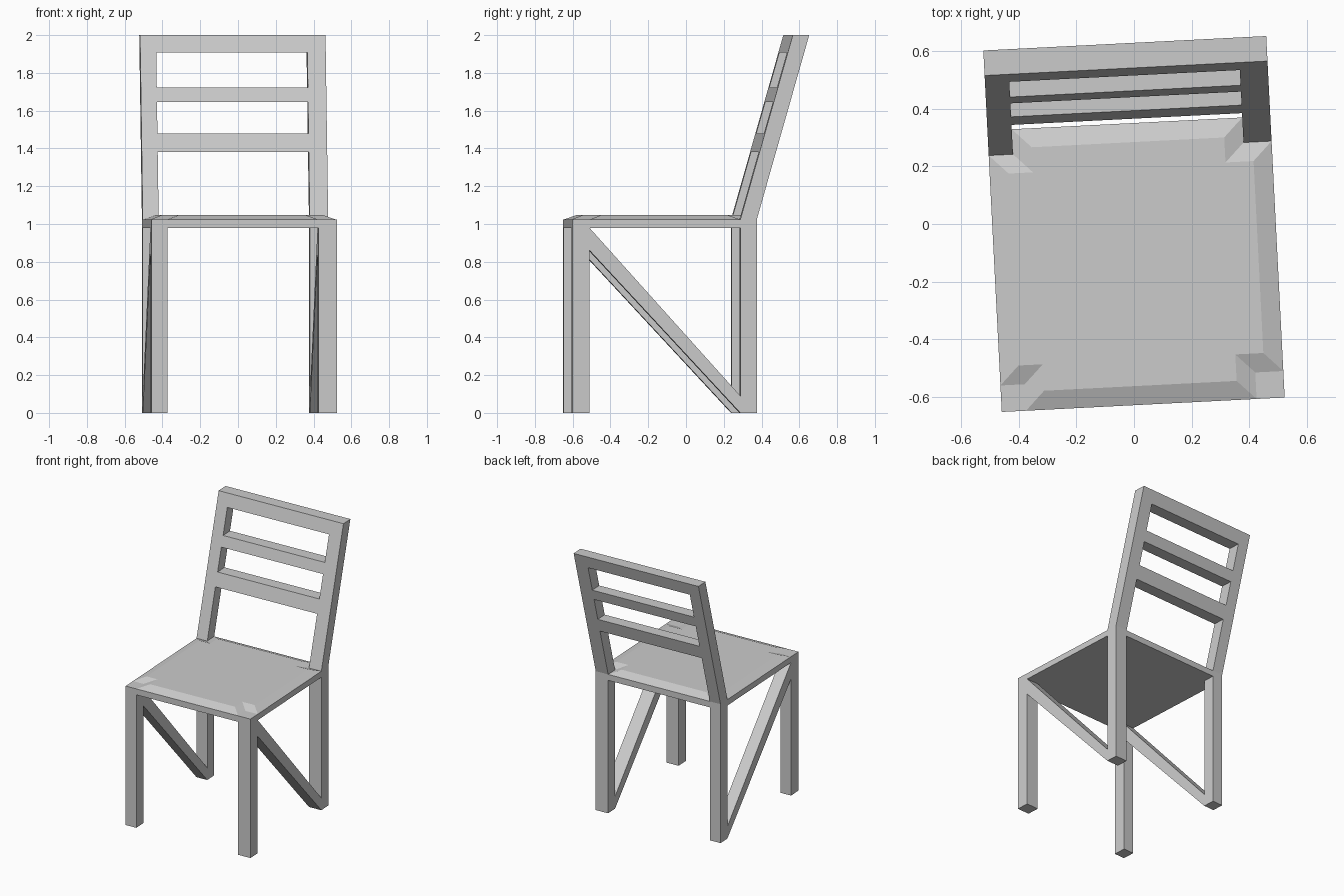
import bpy, bmesh

if "Cube" in bpy.data.objects:
    bpy.data.objects.remove(bpy.data.objects["Cube"])

TURN = 0.051                       # whole chair is turned slightly about z
L, LI, RI, R = -0.4915, -0.407, 0.394, 0.4915   # outer/inner x of the two sides
F, FI, BI, B = -0.628, -0.536, 0.263, 0.350     # leg fronts and backs in y
UNDER, RIM, TOP = 0.979, 1.023, 1.048           # seat heights
LEAN = 0.278                       # backward lean from rim to z = 2


def prism(name, profile, direction):
    """Extrude a flat 3D outline along a direction; return object mesh data."""
    bm = bmesh.new()
    face = bm.faces.new([bm.verts.new(p) for p in profile])
    ext = bmesh.ops.extrude_face_region(bm, geom=[face], use_keep_orig=True)
    verts = [v for v in ext["geom"] if isinstance(v, bmesh.types.BMVert)]
    bmesh.ops.translate(bm, verts=verts, vec=direction)
    bmesh.ops.recalc_face_normals(bm, faces=bm.faces)
    return finish(name, bm)


def finish(name, bm):
    mesh = bpy.data.meshes.new(name)
    bm.to_mesh(mesh)
    bm.free()
    obj = bpy.data.objects.new(name, mesh)
    obj.rotation_euler.z = TURN
    bpy.context.collection.objects.link(obj)
    return obj


def side_prism(name, yz, x0, x1):
    return prism(name, [(x0, y, z) for y, z in yz], (x1 - x0, 0, 0))


def lean(z):
    return LEAN * (z - RIM) / (2 - RIM)


# Legs, back posts and diagonal braces on each side
for side, x0, x1 in (("left", L, LI), ("right", RI, R)):
    side_prism("front_leg_" + side, [(F, 0), (FI, 0), (FI, RIM), (F, RIM)], x0, x1)
    side_prism("back_leg_" + side,
               [(BI, 0), (B, 0), (B, RIM), (B + LEAN, 2), (BI + LEAN, 2), (BI, RIM)], x0, x1)
    side_prism("brace_" + side, [(FI, 0.86), (BI, 0), (BI, 0.09), (FI, UNDER)], x0, x1)

# Back rails following the lean
for name, z0, z1 in (("lower_rail", 1.382, 1.48), ("middle_rail", 1.645, 1.722),
                     ("top_rail", 1.908, 2.0)):
    side_prism(name, [(BI + lean(z0), z0), (B + lean(z0), z0),
                      (B + lean(z1), z1), (BI + lean(z1), z1)], LI, RI)

# Seat: cross-shaped slab notched around the legs, with a sloped raised top
outline = [(LI, F), (RI, F), (RI, FI), (R, FI), (R, BI), (RI, BI),
           (RI, B), (LI, B), (LI, BI), (L, BI), (L, FI), (LI, FI)]
seat = prism("seat", [(x, y, UNDER) for x, y in outline], (0, 0, RIM - UNDER))
bm = bmesh.new()
bm.from_mesh(seat.data)
top = [f for f in bm.faces if f.normal.z > 0.9]
bmesh.ops.inset_individual(bm, faces=top, thickness=0.066, depth=TOP - RIM,
                           use_even_offset=True)
bm.to_mesh(seat.data)
bm.free()
